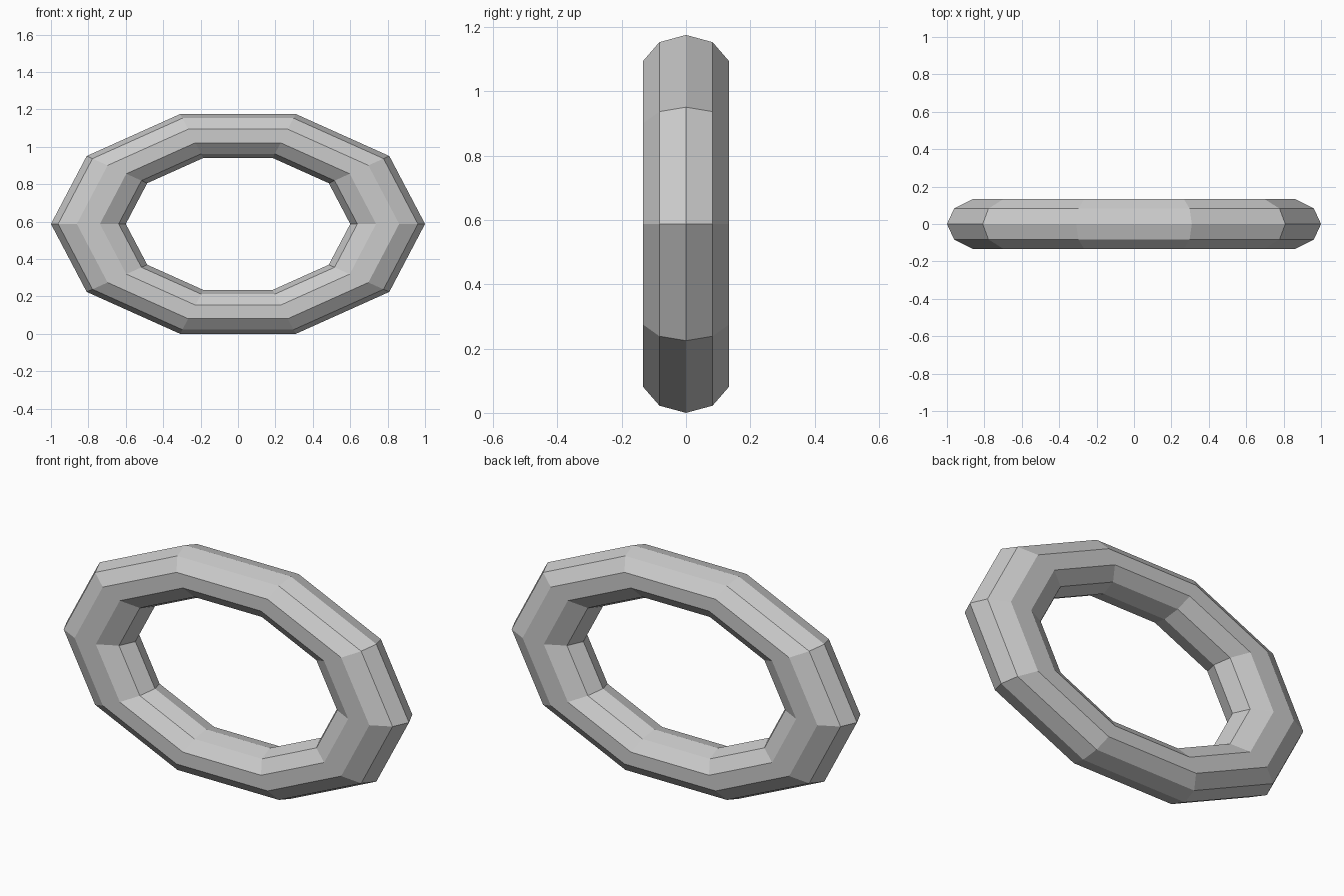
import bpy
import math

if "Cube" in bpy.data.objects:
    bpy.data.objects.remove(bpy.data.objects["Cube"])

# Upright oval ring: ten segments around, ten-sided tube, flattened
ASPECT = 0.618   # height relative to width
DEPTH = 0.703    # tube depth relative to tube radius
half_height = ASPECT * math.sin(math.radians(72))

bpy.ops.mesh.primitive_torus_add(
    major_segments=10, minor_segments=10,
    major_radius=0.8, minor_radius=0.2,
    location=(0, 0, half_height),
    rotation=(math.pi / 2, 0, 0))
ring = bpy.context.object
ring.name = "oval_ring"
ring.scale = (1.0, ASPECT, DEPTH)
bpy.ops.object.transform_apply(location=False, rotation=True, scale=True)
bpy.ops.object.shade_flat()
